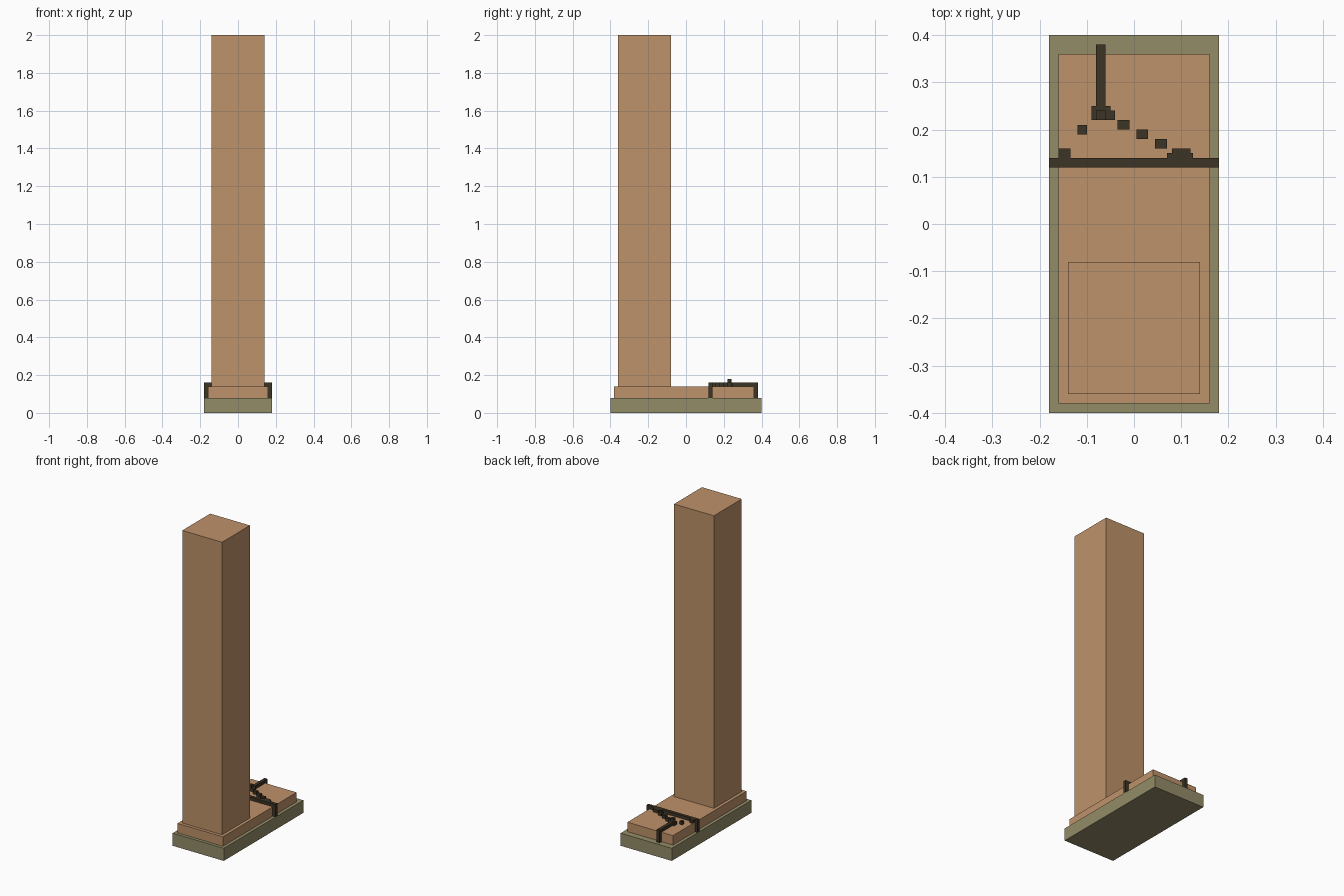
import bpy
import bmesh
from mathutils import Matrix

cube = bpy.data.objects.get("Cube")
if cube:
    bpy.data.objects.remove(cube, do_unlink=True)


def material(name, rgb):
    mat = bpy.data.materials.new(name)
    mat.use_nodes = True
    mat.diffuse_color = (*rgb, 1)
    mat.node_tree.nodes["Principled BSDF"].inputs["Base Color"].default_value = (*rgb, 1)
    return mat


TAN = material("tan stone", (0.515, 0.287, 0.144))
OLIVE = material("olive stone", (0.296, 0.262, 0.138))
DARK = material("dark strap", (0.045, 0.034, 0.018))


def boxes(name, mat, *bounds):
    """One object from boxes given as (x0, x1, y0, y1, z0, z1)."""
    bm = bmesh.new()
    for x0, x1, y0, y1, z0, z1 in bounds:
        place = Matrix.Translation(((x0 + x1) / 2, (y0 + y1) / 2, (z0 + z1) / 2))
        size = Matrix.Diagonal((x1 - x0, y1 - y0, z1 - z0, 1))
        bmesh.ops.create_cube(bm, size=1, matrix=place @ size)
    mesh = bpy.data.meshes.new(name)
    bm.to_mesh(mesh)
    bm.free()
    mesh.materials.append(mat)
    obj = bpy.data.objects.new(name, mesh)
    bpy.context.collection.objects.link(obj)
    return obj


# Stone body
boxes("base", OLIVE, (-0.18, 0.18, -0.40, 0.40, 0, 0.08))
boxes("slab", TAN, (-0.16, 0.16, -0.38, 0.36, 0.08, 0.14))
boxes("pillar", TAN, (-0.14, 0.14, -0.36, -0.08, 0.14, 2.0))

# Strap across the slab, folded down both sides
LOW, TOP = 0.14, 0.16
boxes("cross_strap", DARK,
      (-0.18, 0.18, 0.12, 0.14, LOW, TOP),
      (-0.18, -0.16, 0.12, 0.14, 0.08, LOW),
      (0.16, 0.18, 0.12, 0.14, 0.08, LOW))

# Strap running to the back edge and down
boxes("back_strap", DARK,
      (-0.08, -0.06, 0.24, 0.38, LOW, TOP),
      (-0.08, -0.06, 0.36, 0.38, 0.08, LOW))

# Raised knot where the straps meet
boxes("knot", DARK,
      (-0.09, -0.04, 0.22, 0.24, LOW, TOP),
      (-0.09, -0.05, 0.24, 0.25, LOW, TOP),
      (-0.08, -0.06, 0.22, 0.24, TOP, 0.18))

# Stepped links down to the cross strap
links = [(-0.035 + 0.04 * i, -0.01 + 0.04 * i, 0.20 - 0.02 * i, 0.22 - 0.02 * i, LOW, TOP)
         for i in range(3)]
boxes("long_chain", DARK, *links,
      (0.08, 0.12, 0.14, 0.16, LOW, TOP),
      (0.07, 0.125, 0.14, 0.15, LOW, TOP))
boxes("short_chain", DARK,
      (-0.12, -0.10, 0.19, 0.21, LOW, TOP),
      (-0.16, -0.135, 0.14, 0.16, LOW, TOP))
